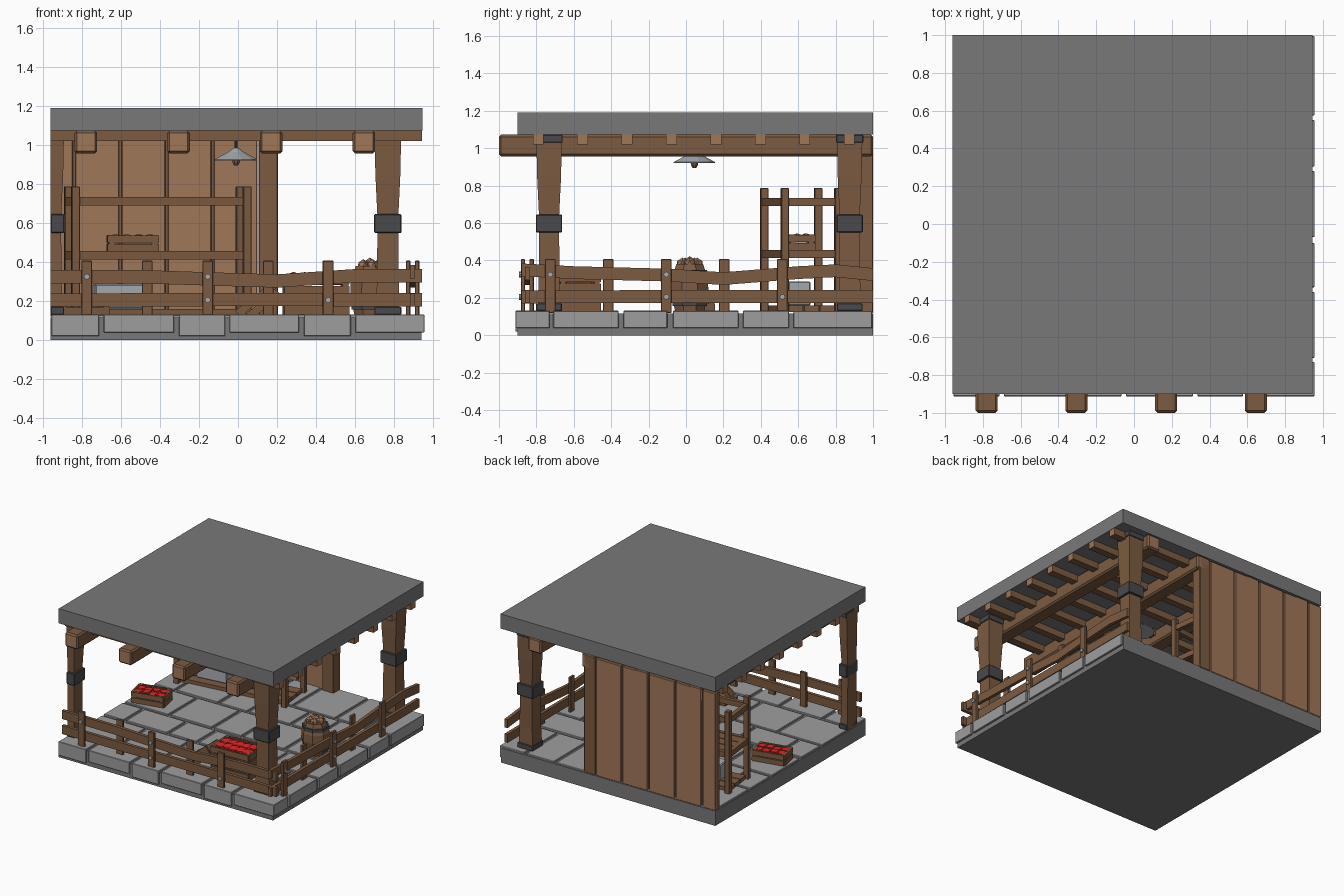
import bpy, bmesh, math, random
from mathutils import Matrix, Vector

if "Cube" in bpy.data.objects:
    bpy.data.objects.remove(bpy.data.objects["Cube"])

random.seed(4)

def mat(name, r, g, b):
    m = bpy.data.materials.new(name)
    lin = lambda c: (c / 255 / 12.92) if c < 10 else ((c / 255 + 0.055) / 1.055) ** 2.4
    m.diffuse_color = (lin(r), lin(g), lin(b), 1)
    m.use_nodes = True
    m.node_tree.nodes["Principled BSDF"].inputs["Base Color"].default_value = m.diffuse_color
    return m

WOOD = mat("brown wood", 124, 91, 65)
PALE = mat("pale wood", 160, 119, 90)
SLAB = mat("slate grey", 121, 121, 121)
STONE = mat("paving stone", 158, 158, 158)
IRON = mat("dark iron", 74, 74, 76)
RED = mat("red fruit", 200, 35, 35)
STEEL = mat("light steel", 168, 172, 176)

def finish(name, bm, *mats):
    bmesh.ops.recalc_face_normals(bm, faces=bm.faces)
    me = bpy.data.meshes.new(name)
    bm.to_mesh(me)
    bm.free()
    for m in mats:
        me.materials.append(m)
    ob = bpy.data.objects.new(name, me)
    bpy.context.collection.objects.link(ob)
    return ob

def add_box(bm, x0, x1, y0, y1, z0, z1, bevel=0, M=None):
    mx = Matrix.Translation(((x0+x1)/2, (y0+y1)/2, (z0+z1)/2)) @ Matrix.Diagonal((x1-x0, y1-y0, z1-z0, 1))
    r = bmesh.ops.create_cube(bm, size=1, matrix=(M or Matrix()) @ mx)
    if bevel:
        es = list({e for v in r["verts"] for e in v.link_edges})
        bmesh.ops.bevel(bm, geom=es, offset=bevel, segments=1, affect='EDGES')

def box(name, dims, m, bevel=0, M=None):
    bm = bmesh.new()
    add_box(bm, *dims, bevel, M)
    return finish(name, bm, m)

def loft(name, rings, m):
    """Skin a list of closed vertex rings and cap both ends."""
    bm = bmesh.new()
    rs = [[bm.verts.new(p) for p in r] for r in rings]
    n = len(rs[0])
    for a, b in zip(rs, rs[1:]):
        for i in range(n):
            bm.faces.new((a[i], a[(i+1) % n], b[(i+1) % n], b[i]))
    bm.faces.new(rs[0])
    bm.faces.new(rs[-1])
    return finish(name, bm, m)

def rect(x0, x1, y0, y1, z):
    return [(x0, y0, z), (x1, y0, z), (x1, y1, z), (x0, y1, z)]

def circle(x, y, z, r, n=8):
    return [(x + r*math.cos(2*math.pi*(i+.5)/n), y + r*math.sin(2*math.pi*(i+.5)/n), z) for i in range(n)]

# Base slab and roof slab
box("base_slab", (-.96, .94, -.9, 1, 0, .117), SLAB)
box("roof_slab", (-.96, .945, -.9, 1, 1.073, 1.19), SLAB)

# Paving stones in staggered rows, overhanging the front and right edges
bm = bmesh.new()
rows = [(-.912, -.73), (-.71, -.36), (-.335, -.1), (-.07, .28), (.305, .55), (.575, .995)]
front = [-.955, -.70, -.315, -.055, .325, .59, .955]
for i, (y0, y1) in enumerate(rows):
    shift = 0 if i == 0 else (.14 if i % 2 else -.07)
    xs = [-.955] + [x + shift for x in front[1:-1]] + [.955]
    for k in range(len(xs) - 1):
        g0 = 0 if k == 0 else .012
        g1 = 0 if k == len(xs) - 2 else .012
        add_box(bm, xs[k] + g0, xs[k+1] - g1, y0, y1, .02 + .018*(k % 2), .132 - .003*random.random(), .003)
finish("paving_stones", bm, STONE)

# Posts with iron bands; the left one is cut flush at the model edge
def post(name, x, y, xmin=-9):
    lo = lambda h: max(x - h, xmin)
    prof = [(.125, .062), (.3, .056), (.62, .053), (.85, .064), (1.05, .068)]
    loft(name, [rect(lo(h), x + h, y - h, y + h, z) for z, h in prof], WOOD)
    for part, h, z0, z1 in (("middle", .07, .55, .645), ("lower", .069, .13, .17), ("upper", .073, 1.03, 1.073)):
        box(f"{name}_{part}_band", (lo(h), x + h, y - h, y + h, z0, z1), IRON, .004)

post("front_right_post", .768, -.732)
post("back_right_post", .768, .875)
post("front_left_post", -.96, -.732, -.96)

# Main beams with pale sawn ends
for i, x in enumerate((-.78, -.305, .17, .645)):
    bm = bmesh.new()
    add_box(bm, x - .058, x + .058, -1, 1, .957, 1.073, .012)
    bm.normal_update()
    for f in bm.faces:
        f.material_index = int(abs(f.normal.y) > .9)
    finish(f"roof_beam_{i}", bm, WOOD, PALE)

# Cross joists with pale ends
for i in range(8):
    y = -.79 + i * .2375
    bm = bmesh.new()
    add_box(bm, -.96, .942, y - .029, y + .029, 1.02, 1.073)
    bm.normal_update()
    for f in bm.faces:
        f.material_index = int(abs(f.normal.x) > .9)
    finish(f"roof_joist_{i}", bm, WOOD, PALE)

# Back wall of planks with an end post
box("wall_backing", (-.96, .1, .955, .985, .12, 1.06), WOOD)
bm = bmesh.new()
edges = [-.96, -.84, -.603, -.366, -.13, .105]
for a, b in zip(edges, edges[1:]):
    add_box(bm, a + (.006 if a > -.96 else 0), b - .006, .94, 1, .12, 1.06, .004)
finish("wall_planks", bm, PALE)
box("wall_end_post", (.105, .205, .915, 1, .12, 1.06), WOOD, .004)

# Fences: built along x, then the right one is turned to run along y
def fence(name, turn, posts, bolts, upper):
    def P(a, d, z):  # along, outward distance, height
        return (.895 + d, a, z) if turn else (a, -.848 - d, z)
    def block(nm, a0, a1, d0, d1, z0, z1, m):
        p, q = P(a0, d0, z0), P(a1, d1, z1)
        lo, hi = [min(s) for s in zip(p, q)], [max(s) for s in zip(p, q)]
        box(nm, (lo[0], hi[0], lo[1], hi[1], lo[2], hi[2]), m, .003)
    for k, a in enumerate(posts):
        d = (.012, .034) if k % 2 == 0 else (-.034, -.012)
        block(f"{name}_post_{k}", a - .028, a + .028, *d, .12, .407, WOOD)
    lower = [(upper[0][0], .205), (0, .208), (upper[-1][0], .207)]
    for nm, pts in (("upper", upper), ("lower", lower)):
        rings = [[P(a, d, z + h) for d, h in ((-.013, -.034), (.013, -.034), (.013, .034), (-.013, .034))] for a, z in pts]
        loft(f"{name}_{nm}_rail", rings, WOOD)
    for k, (a, z) in enumerate(bolts):
        R = Matrix.Rotation(math.pi/2, 4, 'Y' if turn else 'X')
        bm = bmesh.new()
        bmesh.ops.create_cone(bm, cap_ends=True, segments=8, radius1=.015, radius2=.015, depth=.012,
                              matrix=Matrix.Translation(P(a, .038, z)) @ R)
        finish(f"{name}_bolt_{k}", bm, STEEL)

fence("front_fence", False, [-.775, -.465, -.155, .155, .462],
      [(-.775, .325), (-.155, .325), (-.155, .205), (.462, .205)],
      [(-.96, .325), (-.5, .325), (-.1, .312), (.2, .303), (.6, .33), (.942, .33)])
fence("right_fence", True, [-.725, -.415, -.105, .205, .515],
      [(-.725, .325), (-.105, .325), (-.105, .205), (.515, .205)],
      [(-.88, .35), (-.6, .335), (-.1, .322), (.2, .303), (.6, .335), (.8, .345), (1, .325)])

# Storage rack, slightly turned
M = Matrix.Translation((-.412, .617, 0)) @ Matrix.Rotation(math.radians(7.1), 4, 'Z')
bm = bmesh.new()
W, D = .443, .145
for x in (-W, W):
    for y in (-D, D):
        add_box(bm, x - .021, x + .021, y - .021, y + .021, .12, .787, .003, M)
    for z in (.413, .69):
        add_box(bm, x - .016, x + .016, -D, D, z, z + .043, 0, M)
for z in (.413, .69):
    for y in (-D, D):
        add_box(bm, -W, W, y - .015, y + .015, z, z + .043, 0, M)
for z in (.125, .42):
    for y in (-.085, 0, .085):
        add_box(bm, -W, W, y - .039, y + .039, z, z + .035, 0, M)
finish("storage_rack", bm, WOOD)
box("rack_metal_box", (-.2, .05, -.06, .06, .16, .287), STEEL, .006, M @ Matrix.Translation((-.13, 0, 0)))

# Open crates filled with lumpy produce
def crate(name, M, sx, sy, h, fill=None, count=8):
    bm = bmesh.new()
    t = .014
    add_box(bm, -sx, sx, -sy, sy, 0, t, 0, M)
    for s in (-1, 1):
        for z0, z1 in ((0, h*.46), (h*.54, h)):
            add_box(bm, -sx, sx, s*sy - t/2, s*sy + t/2, z0, z1, 0, M)
            add_box(bm, s*sx - t/2, s*sx + t/2, -sy, sy, z0, z1, 0, M)
        for q in (-1, 1):
            x, y = s*(sx - t), q*(sy - t)
            add_box(bm, x - t, x + t, y - t, y + t, 0, h*1.03, 0, M)
    finish(name, bm, WOOD)
    if fill:
        bm = bmesh.new()
        add_box(bm, -sx + t/2, sx - t/2, -sy + t/2, sy - t/2, h*.5, h*.9, 0, M)
        for i in range(count):
            x = -sx*.72 + 1.44*sx*(i // 2)/(count/2 - 1)
            y = sy*(.4 if i % 2 else -.4) + random.uniform(-.01, .01)
            bmesh.ops.create_icosphere(bm, subdivisions=1, radius=sy*.5,
                matrix=M @ Matrix.Translation((x, y, h*.88)) @ Matrix.Rotation(i, 4, 'Z') @ Matrix.Diagonal((1, 1, .55, 1)))
        finish(name + "_produce", bm, fill)

def place(x, y, z, turn=0, tilt=0):
    return Matrix.Translation((x, y, z)) @ Matrix.Rotation(math.radians(turn), 4, 'Z') @ Matrix.Rotation(math.radians(tilt), 4, 'Y')

crate("rack_crate", place(-.54, .615, .455, 3), .125, .063, .082, PALE)
crate("left_crate", place(-.80, .05, .13, 12), .125, .075, .085, RED)
crate("stacked_crate_bottom", place(.40, -.575, .13, 3), .16, .105, .1)
crate("stacked_crate_top", place(.40, -.575, .232, 3), .16, .105, .1, RED, 10)
crate("leaning_crate", place(.13, -.57, .155, 0, -38), .11, .07, .085)

# Barrel with pale produce on top
bx, by = .675, .02
loft("barrel", [circle(bx, by, z, r) for z, r in ((.13, .085), (.24, .108), (.3, .105), (.38, .078))], WOOD)
for k, (z, r) in enumerate(((.17, .098), (.335, .099))):
    loft(f"barrel_hoop_{k}", [circle(bx, by, z - .013, r + .002), circle(bx, by, z + .013, r + .002)], IRON)
bm = bmesh.new()
for i in range(6):
    a = i * 2 * math.pi / 5
    r = .042 if i < 5 else 0
    bmesh.ops.create_icosphere(bm, subdivisions=1, radius=.032,
        matrix=Matrix.Translation((bx + r*math.cos(a), by + r*math.sin(a), .383 + (.008 if i == 5 else 0))))
finish("barrel_produce", bm, PALE)

# Hanging lamp
lx, ly = -.01, .045
loft("lamp_shade", [circle(lx, ly, z, r, 12) for z, r in ((.92, .115), (.926, .115), (.965, .04), (.985, .012))], STEEL)
loft("lamp_bulb", [circle(lx, ly, z, r) for z, r in ((.895, .011), (.91, .02), (.925, .022))], WOOD)
loft("lamp_rod", [circle(lx, ly, .97, .008), circle(lx, ly, 1.073, .008)], IRON)
